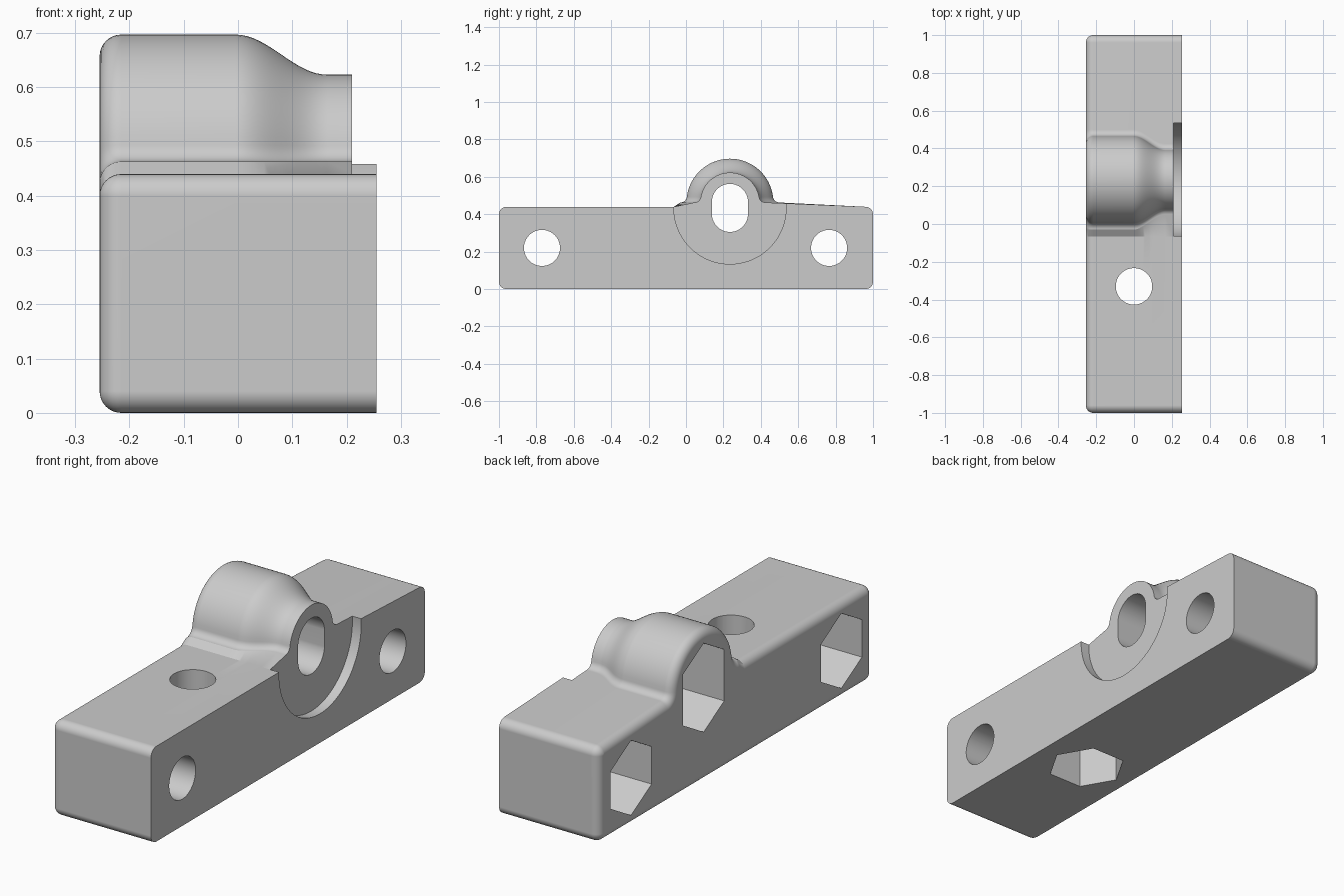
import bpy, bmesh
from math import sin, cos, pi, radians, sqrt, atan2

if "Cube" in bpy.data.objects:
    bpy.data.objects.remove(bpy.data.objects["Cube"])

grey = bpy.data.materials.new("plain grey")
grey.use_nodes = True
grey.diffuse_color = (0.6, 0.6, 0.6, 1)
grey.node_tree.nodes["Principled BSDF"].inputs["Base Color"].default_value = (0.6, 0.6, 0.6, 1)

HALF_X, HEIGHT, ROUND = 0.255, 0.44, 0.04
BOSS_Y, BOSS_Z, BOSS_R, NECK_R = 0.235, 0.465, 0.232, 0.158
FOOT_Z, FILLET = 0.463, 0.035
SLOT_Z, STRETCH = 0.434, 0.032


def arc(cy, cz, r, start, end, steps):
    return [(cy + r * cos(start + (end - start) * i / steps),
             cz + r * sin(start + (end - start) * i / steps)) for i in range(steps + 1)]


def section(boss_r, inset):
    """Outline of the body in the y-z plane, shrunk by inset."""
    r = ROUND - inset
    y, low, high = 1 - ROUND, ROUND, HEIGHT - ROUND
    cz = FOOT_Z + FILLET
    u = sqrt((boss_r + FILLET) ** 2 - (cz - BOSS_Z) ** 2)
    phi = atan2(cz - BOSS_Z, u)
    pts = arc(-y, low, r, pi, 1.5 * pi, 8)
    pts += arc(y, low, r, 1.5 * pi, 2 * pi, 8)
    pts += arc(y, high, r, 0, pi / 2, 8)
    pts += arc(BOSS_Y + u, cz, FILLET + inset, 1.5 * pi, pi + phi, 8)
    pts += arc(BOSS_Y, BOSS_Z, boss_r - inset, phi, pi - phi, 40)[1:-1]
    pts += arc(BOSS_Y - u, cz, FILLET + inset, -phi, -pi / 2, 8)
    pts += [(-0.065, HEIGHT - inset)]
    pts += arc(-y, high, r, pi / 2, pi, 8)
    return pts


def loft(name, rings):
    """Mesh object skinned through equal-length rings of 3D points."""
    bm = bmesh.new()
    loops = [[bm.verts.new(p) for p in ring] for ring in rings]
    n = len(loops[0])
    for a, b in zip(loops, loops[1:]):
        for i in range(n):
            j = (i + 1) % n
            bm.faces.new((a[i], a[j], b[j], b[i]))
    bm.faces.new(loops[0][::-1])
    bm.faces.new(loops[-1])
    bmesh.ops.remove_doubles(bm, verts=bm.verts, dist=1e-5)
    bmesh.ops.recalc_face_normals(bm, faces=bm.faces)
    mesh = bpy.data.meshes.new(name)
    bm.to_mesh(mesh)
    bm.free()
    mesh.materials.append(grey)
    ob = bpy.data.objects.new(name, mesh)
    bpy.context.collection.objects.link(ob)
    return ob


# Body with boss: rounded back end, straight barrel, then taper to the neck
stations = []
for i in range(9):
    t = i / 8 * pi / 2
    stations.append((-HALF_X + ROUND * (1 - cos(t)), BOSS_R, ROUND * (1 - sin(t))))
for i in range(17):
    t = i / 16
    blend = (1 - cos(pi * t)) / 2
    stations.append((0.17 * t - 0.005, BOSS_R + (NECK_R - BOSS_R) * blend, 0))
stations.append((HALF_X, NECK_R, 0))
body = loft("clamp_body", [[(x, y, z) for y, z in section(r, d)] for x, r, d in stations])


def cut(axis, centre, radius, sides, start, end, stretch=0.0, turn=0.0):
    """Subtract a prism along an axis; stretch pulls its halves apart."""
    ring = []
    for i in range(sides):
        a = 2 * pi * (i + 0.5) / sides + turn
        shift = stretch if sin(a) > 0 else -stretch
        ring.append((centre[0] + radius * cos(a), centre[1] + radius * sin(a) + shift))
    if axis == "x":
        rings = [[(e, p, q) for p, q in ring] for e in (start, end)]
    else:
        rings = [[(p, q, e) for p, q in ring] for e in (start, end)]
    cutter = loft("cutter", rings)
    cutter.hide_render = True
    mod = body.modifiers.new("cut", "BOOLEAN")
    mod.operation, mod.solver, mod.object = "DIFFERENCE", "EXACT", cutter
    bpy.ops.object.modifier_apply(modifier=mod.name)
    bpy.data.objects.remove(cutter)


bpy.ops.object.select_all(action="DESELECT")
bpy.context.view_layer.objects.active = body
body.select_set(True)

# Round recess around the neck
cut("x", (BOSS_Y, SLOT_Z), 0.30, 96, 0.21, 0.4)

# Cross holes with hexagonal pockets; the middle one is a slot
for y, z, stretch in ((-0.77, 0.22, 0), (BOSS_Y, SLOT_Z, STRETCH), (0.765, 0.22, 0)):
    cut("x", (y, z), 0.0965, 48, -0.5, 0.5, stretch)
    cut("x", (y, z), 0.173, 6, -0.5, -HALF_X + 0.25, stretch)

# Vertical hole with a hexagonal pocket underneath
cut("z", (0, -0.33), 0.0965, 48, -0.3, 0.8)
cut("z", (0, -0.33), 0.173, 6, -0.3, 0.2, turn=pi / 6)

bpy.ops.object.shade_smooth_by_angle(angle=radians(22))
normals = body.modifiers.new("clean_normals", "WEIGHTED_NORMAL")
normals.keep_sharp = True
